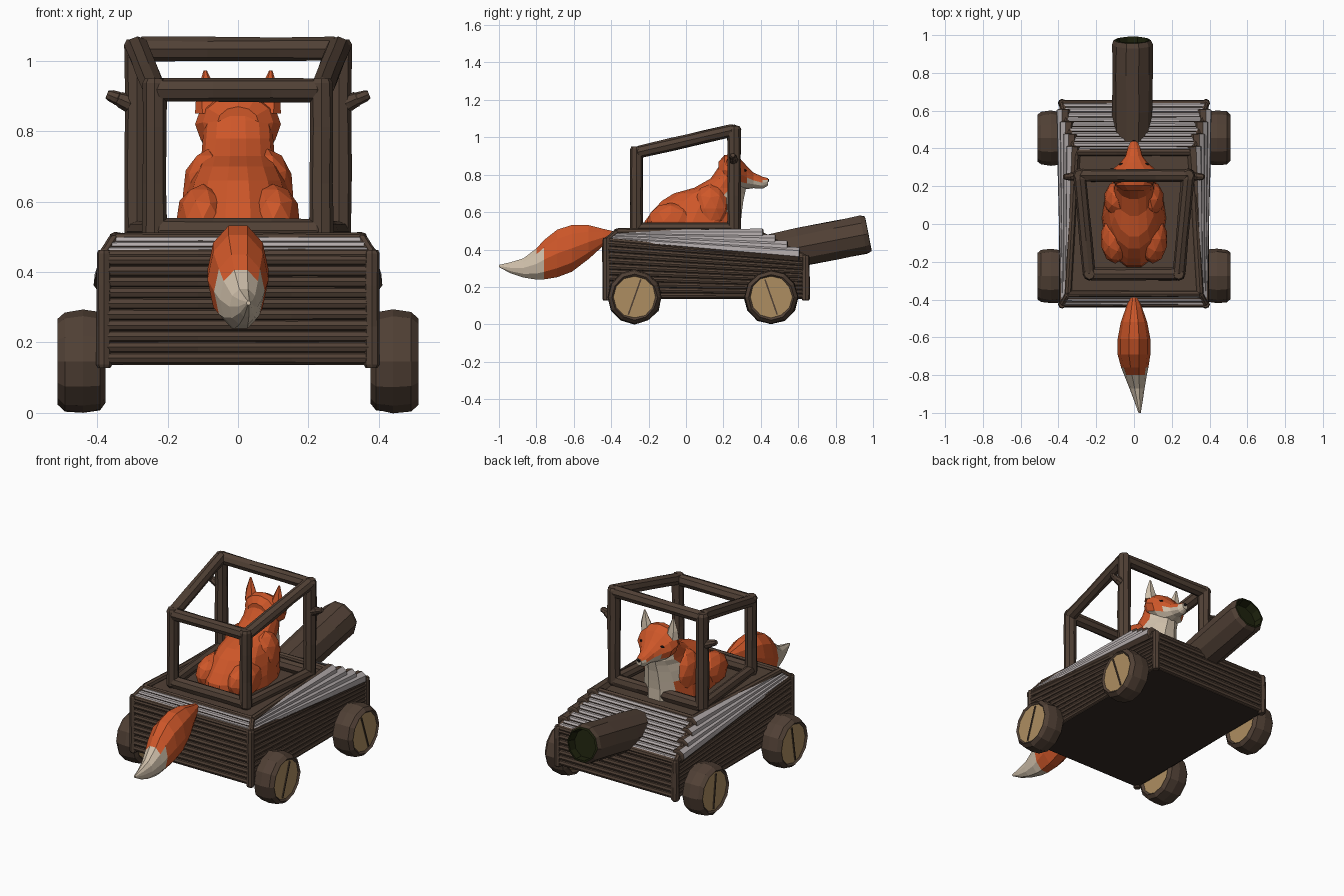
import bpy, bmesh, math, random
from mathutils import Vector as V

if "Cube" in bpy.data.objects:
    bpy.data.objects.remove(bpy.data.objects["Cube"])

random.seed(4)
COLORS = {
    "bark": (0.082, 0.052, 0.036), "dark_bark": (0.035, 0.024, 0.019),
    "weathered_grey": (0.44, 0.40, 0.40), "cut_wood": (0.42, 0.27, 0.12),
    "moss": (0.013, 0.016, 0.004), "fur_orange": (0.62, 0.095, 0.022),
    "fur_cream": (0.62, 0.52, 0.40), "black": (0.01, 0.008, 0.008)}
MATS = {}
for key, col in COLORS.items():
    MATS[key] = bpy.data.materials.new(key)
    MATS[key].diffuse_color = (*col, 1)


def finish(bm, name, mats, rule=None):
    """Turn a bmesh into a flat-shaded object; rule(face) picks the colour."""
    bmesh.ops.recalc_face_normals(bm, faces=bm.faces)
    bm.normal_update()
    if rule:
        for f in bm.faces:
            f.material_index = rule(f)
    me = bpy.data.meshes.new(name)
    bm.to_mesh(me)
    bm.free()
    for m in mats:
        me.materials.append(MATS[m])
    ob = bpy.data.objects.new(name, me)
    bpy.context.collection.objects.link(ob)
    return ob


def loft(bm, rings, d, ref, sides=8, jitter=0.0):
    """Skin elliptical rings (centre, rx, ry) square to direction d."""
    d = V(d).normalized()
    u = d.cross(V(ref)).normalized()
    v = u.cross(d)
    prev, first = None, None
    for c, rx, ry in rings:
        cur = []
        for i in range(sides):
            a, k = 2 * math.pi * i / sides, 1 + random.uniform(-jitter, jitter)
            cur.append(bm.verts.new(V(c) + u * math.cos(a) * rx * k + v * math.sin(a) * ry * k))
        if prev:
            for i in range(sides):
                j = (i + 1) % sides
                bm.faces.new((prev[i], prev[j], cur[j], cur[i]))
        first = first or cur
        prev = cur
    return bm.faces.new(first), bm.faces.new(prev)


def log(bm, a, b, r0, r1=None, ref=None, sides=8, jitter=0.07):
    """A rough log with chamfered ends from a to b."""
    a, b = V(a), V(b)
    r1 = r1 or r0
    d = b - a
    e = min(0.2, 0.4 * r0 / d.length)
    ref = ref or ((0, 0, 1) if abs(d.normalized().z) < 0.9 else (0, 1, 0))
    rings = []
    for t in (0, e, 0.35, 0.7, 1 - e, 1):
        r = (r0 + (r1 - r0) * t) * (0.78 if t in (0, 1) else 1)
        rings.append((a + d * t, r, r))
    return loft(bm, rings, d, ref, sides, jitter)


def planks(bm, a, b, c, d, n):
    """Cover quad a-b-c-d with n logs running from side ad to side bc."""
    a, b, c, d = V(a), V(b), V(c), V(d)
    nrm = (b - a).cross(d - a).normalized()
    for i in range(n):
        t = (i + 0.5) / n
        log(bm, a.lerp(d, t), b.lerp(c, t), (d - a).length / n * 0.55,
            (c - b).length / n * 0.55, nrm, 8, 0.04)
    return nrm if nrm.dot((a + c) / 2 - V((0, 0, 0.3))) > 0 else -nrm


# Body corner points, (x sign) -> position
X, YR, YF = 0.38, -0.425, 0.64
bot_r, bot_f = (lambda s: (s * X, YR, 0.14)), (lambda s: (s * X, YF, 0.14))
rim_r, rim_f = (lambda s: (s * X, YR, 0.45)), (lambda s: (s * X, YF, 0.355))
deck_r, deck_f = (lambda s: (s * 0.35, -0.37, 0.495)), (lambda s: (s * 0.31, 0.38, 0.49))

# Solid core with deck and dark underside
bm = bmesh.new()
for fn in (bot_r, bot_f, rim_r, rim_f, deck_r, deck_f):
    for s in (-1, 1):
        p = V(fn(s))
        bm.verts.new((p.x, p.y, p.z - 0.004))
bmesh.ops.convex_hull(bm, input=bm.verts)
finish(bm, "cart_core", ["bark", "dark_bark"], lambda f: int(f.normal.z < -0.9))

# Log walls
bm = bmesh.new()
for s in (-1, 1):
    planks(bm, bot_r(s), bot_f(s), rim_f(s), rim_r(s), 10)
planks(bm, bot_r(-1), bot_r(1), rim_r(1), rim_r(-1), 10)
planks(bm, bot_f(-1), bot_f(1), rim_f(1), rim_f(-1), 7)
finish(bm, "log_walls", ["bark"])

# Sloping grey planks on hood, sides and rear
for name, q, n in (("hood_planks", (rim_f(-1), rim_f(1), deck_f(1), deck_f(-1)), 10),
                   ("rear_planks", (rim_r(-1), rim_r(1), deck_r(1), deck_r(-1)), 3),
                   ("left_planks", (rim_r(-1), rim_f(-1), deck_f(-1), deck_r(-1)), 4),
                   ("right_planks", (rim_r(1), rim_f(1), deck_f(1), deck_r(1)), 4)):
    bm = bmesh.new()
    nrm = planks(bm, *q, n)
    finish(bm, name, ["bark", "weathered_grey"], lambda f: int(f.normal.dot(nrm) > 0.68))

# Corner posts, rims and deck edging
bm = bmesh.new()
for s in (-1, 1):
    for lo, hi, dk in ((bot_r, rim_r, deck_r), (bot_f, rim_f, deck_f)):
        log(bm, V(lo(s)) - V((0, 0, 0.012)), V(hi(s)) + V((0, 0, 0.012)), 0.022)
        log(bm, hi(s), dk(s), 0.016)
    log(bm, rim_r(s), rim_f(s), 0.015)
    log(bm, deck_r(s), deck_f(s), 0.019)
for fn, r in ((rim_r, 0.015), (rim_f, 0.016), (deck_r, 0.017), (deck_f, 0.02)):
    log(bm, fn(-1), fn(1), r)
finish(bm, "cart_trim", ["bark"])

# Cabin frame with branch stubs
bm = bmesh.new()
rear = lambda s, z: (s * 0.237, -0.265, z)
fore = lambda s, z: (s * 0.287, 0.257, z)
for s in (-1, 1):
    log(bm, rear(s, 0.49), rear(s, 0.95), 0.034)
    log(bm, fore(s, 0.49), (s * 0.287, 0.257, 1.06), 0.036)
    log(bm, rear(s, 0.918), fore(s, 1.04), 0.034)
    log(bm, rear(s, 0.515), fore(s, 0.515), 0.03)
    log(bm, (s * 0.30, 0.255, 0.875), (s * 0.345, 0.25, 0.895), 0.026, 0.02)
    log(bm, (s * 0.335, 0.25, 0.89), (s * 0.372, 0.25, 0.905), 0.02, 0.015)
for fn, z in ((rear, 0.918), (fore, 1.033), (rear, 0.518), (fore, 0.515)):
    log(bm, fn(-1, z), fn(1, z), 0.034)
finish(bm, "cabin_frame", ["bark"])

# Log-slice wheels with split grain
for s, side in ((-1, "left"), (1, "right")):
    for y, end in ((-0.275, "rear"), (0.455, "fore")):
        bm = bmesh.new()
        prof = ((0.39, 0.108), (0.376, 0.118), (0.392, 0.139), (0.44, 0.146),
                (0.492, 0.14), (0.512, 0.122), (0.503, 0.112))
        rings = [((s * x, y, 0.146), r, r) for x, r in prof]
        caps = loft(bm, rings, (s, 0, 0), (0, 0, 1), 12, 0.02)
        finish(bm, f"{side}_{end}_wheel", ["bark", "cut_wood"], lambda f: int(len(f.verts) > 4))
        bm = bmesh.new()
        bmesh.ops.create_cube(bm, size=1)
        tilt = random.uniform(-0.4, 0.4)
        for v in bm.verts:
            w, h = v.co.y * 0.008, v.co.z * 0.2
            v.co = (s * (0.505 + v.co.x * 0.006), y + w * math.cos(tilt) + h * math.sin(tilt),
                    0.146 + h * math.cos(tilt) - w * math.sin(tilt))
        finish(bm, f"{side}_{end}_wheel_crack", ["bark"])

# Hollow log cannon with mossy mouth
bm = bmesh.new()
p0, d = V((-0.008, 0.36, 0.365)), V((0, 0.98, 0.19)).normalized()
prof = ((0, 0.098), (0.25, 0.106), (0.45, 0.108), (0.60, 0.107), (0.625, 0.098), (0.627, 0.087), (0.58, 0.08))
caps = loft(bm, [(p0 + d * t, r, r) for t, r in prof], d, (0, 0, 1), 10, 0.03)
finish(bm, "log_cannon", ["bark", "moss"],
       lambda f: int((f.calc_center_median() - p0).dot(d) > 0.57
                     and (f.normal.dot(d) > 0.95 or f.normal.dot(
                         f.calc_center_median() - p0 - d * (f.calc_center_median() - p0).dot(d)) < -0.02)))

# Fox torso: stacked rings (z, back y, chest y, half width)
bm = bmesh.new()
torso = ((0.485, -0.235, 0.30, 0.17), (0.55, -0.228, 0.30, 0.163), (0.60, -0.19, 0.305, 0.152),
         (0.66, -0.135, 0.312, 0.135), (0.70, -0.07, 0.32, 0.115), (0.73, 0.04, 0.325, 0.104),
         (0.78, 0.13, 0.30, 0.10), (0.83, 0.165, 0.28, 0.095), (0.87, 0.19, 0.27, 0.08))
loft(bm, [((0, (a + b) / 2, z), w, (b - a) / 2) for z, a, b, w in torso], (0, 0, 1), (0, 1, 0), 14)
finish(bm, "fox_torso", ["fur_orange", "fur_cream"],
       lambda f: int(f.calc_center_median().y > 0.21 and f.normal.y > 0.4))

# Fox haunches and shoulders
bm = bmesh.new()
for s in (-1, 1):
    for c, sc in (((0.10, -0.08, 0.55), (0.078, 0.13, 0.10)), ((0.085, 0.13, 0.62), (0.075, 0.10, 0.13))):
        geo = bmesh.ops.create_icosphere(bm, subdivisions=2, radius=1)
        for v in geo["verts"]:
            v.co = (s * c[0] + v.co.x * sc[0], c[1] + v.co.y * sc[1], c[2] + v.co.z * sc[2])
finish(bm, "fox_limbs", ["fur_orange"])

# Fox head: rings along y (y, z, half width, half height)
bm = bmesh.new()
head = ((0.175, 0.82, 0.06, 0.05), (0.205, 0.825, 0.10, 0.08), (0.245, 0.82, 0.122, 0.09),
        (0.29, 0.803, 0.112, 0.083), (0.325, 0.785, 0.072, 0.062), (0.36, 0.77, 0.045, 0.042),
        (0.41, 0.757, 0.032, 0.032), (0.438, 0.762, 0.018, 0.02))
loft(bm, [((0, y, z), w, h) for y, z, w, h in head], (0, 1, 0), (0, 0, 1), 12)
finish(bm, "fox_head", ["fur_orange", "fur_cream"],
       lambda f: int(f.calc_center_median().y > 0.25 and f.calc_center_median().z < 0.772))

# Fox ears, cream inside
bm = bmesh.new()
for s in (-1, 1):
    loft(bm, [((s * 0.08, 0.24, 0.85), 0.042, 0.035), ((s * 0.087, 0.245, 0.90), 0.032, 0.022),
              ((s * 0.093, 0.25, 0.972), 0.005, 0.004)], (0, 0, 1), (0, 1, 0), 6)
finish(bm, "fox_ears", ["fur_orange", "fur_cream"], lambda f: int(f.normal.y > 0.3))

# Eyes and nose
bm = bmesh.new()
for c, sc in (((-0.066, 0.314, 0.822), (0.014, 0.010, 0.008)), ((0.066, 0.314, 0.822), (0.014, 0.010, 0.008)),
              ((0, 0.436, 0.77), (0.013, 0.009, 0.011))):
    geo = bmesh.ops.create_icosphere(bm, subdivisions=1, radius=1)
    for v in geo["verts"]:
        v.co = V(c) + V((v.co.x * sc[0], v.co.y * sc[1], v.co.z * sc[2]))
finish(bm, "fox_eyes_and_nose", ["black"])

# Bushy tail: upright rings (y, top z, bottom z, half width, x)
bm = bmesh.new()
tail = ((-0.37, 0.495, 0.475, 0.012, 0), (-0.44, 0.512, 0.42, 0.042, 0), (-0.52, 0.535, 0.345, 0.07, 0),
        (-0.61, 0.538, 0.275, 0.087, 0), (-0.69, 0.512, 0.245, 0.087, 0), (-0.76, 0.455, 0.235, 0.072, 0.004),
        (-0.80, 0.41, 0.235, 0.06, 0.008), (-0.87, 0.355, 0.248, 0.04, 0.016),
        (-0.94, 0.333, 0.272, 0.022, 0.024), (-1.0, 0.318, 0.306, 0.006, 0.03))
loft(bm, [((x, y, (t + b) / 2), w, (t - b) / 2) for y, t, b, w, x in tail], (0, -1, 0), (0, 0, 1), 10)
finish(bm, "fox_tail", ["fur_orange", "fur_cream"],
       lambda f: int(f.calc_center_median().y + 0.35 * (f.calc_center_median().z - 0.33) < -0.765))

for m in bpy.data.materials:
    if m.users and not m.is_grease_pencil:
        m.use_nodes = True
        m.node_tree.nodes["Principled BSDF"].inputs["Base Color"].default_value = m.diffuse_color
